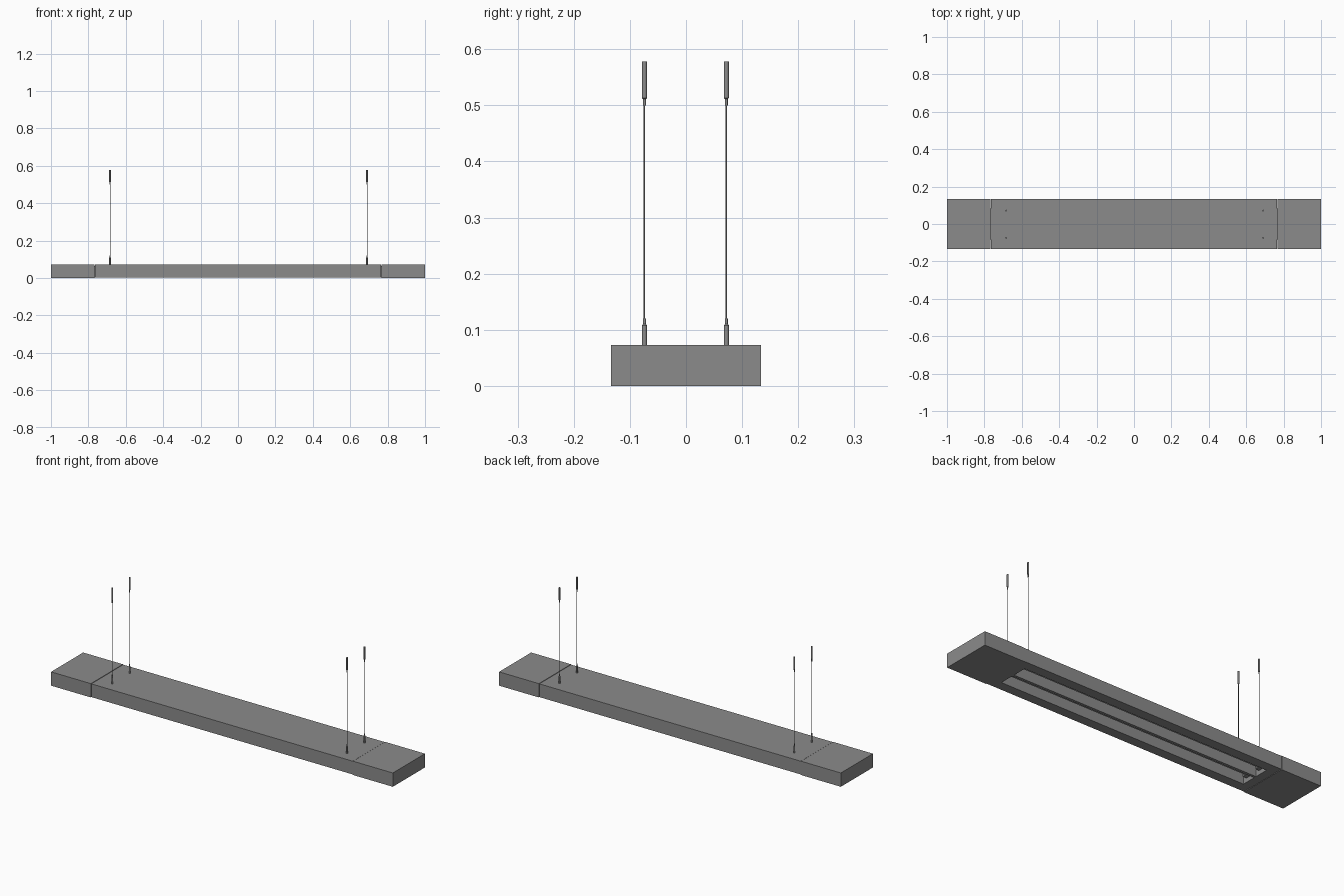
import bpy
import bmesh
from math import radians, cos, sin, tau
from mathutils import Matrix, Vector

if "Cube" in bpy.data.objects:
    bpy.data.objects.remove(bpy.data.objects["Cube"], do_unlink=True)


def make_material(name, level):
    mat = bpy.data.materials.new(name)
    mat.use_nodes = True
    color = (level, level, level, 1)
    mat.diffuse_color = color
    mat.node_tree.nodes["Principled BSDF"].inputs["Base Color"].default_value = color
    return mat


GREY = make_material("mid_grey", 0.26)
WHITE = make_material("lamp_white", 0.75)


def finish(name, bm, mat, smooth=False):
    bmesh.ops.recalc_face_normals(bm, faces=bm.faces)
    mesh = bpy.data.meshes.new(name)
    bm.to_mesh(mesh)
    bm.free()
    mesh.materials.append(mat)
    obj = bpy.data.objects.new(name, mesh)
    bpy.context.collection.objects.link(obj)
    if smooth:
        bpy.ops.object.select_all(action="DESELECT")
        obj.select_set(True)
        bpy.context.view_layer.objects.active = obj
        bpy.ops.object.shade_smooth_by_angle(angle=radians(40))
    return obj


def box(name, low, high, mat=GREY):
    low, high = Vector(low), Vector(high)
    bm = bmesh.new()
    place = Matrix.Translation((low + high) / 2) @ Matrix.Diagonal((*(high - low), 1))
    bmesh.ops.create_cube(bm, size=1, matrix=place)
    return finish(name, bm, mat)


def extrude_x(name, profile, half_length, mat):
    bm = bmesh.new()
    face = bm.faces.new([bm.verts.new((-half_length, y, z)) for y, z in profile])
    side = bmesh.ops.extrude_face_region(bm, geom=[face])
    verts = [v for v in side["geom"] if isinstance(v, bmesh.types.BMVert)]
    bmesh.ops.translate(bm, verts=verts, vec=(2 * half_length, 0, 0))
    return finish(name, bm, mat)


def lathe(name, profile, x, y, mat, sides=16):
    bm = bmesh.new()
    rings = [[bm.verts.new((x + r * cos(tau * i / sides), y + r * sin(tau * i / sides), z))
              for i in range(sides)] for r, z in profile]
    for a, b in zip(rings, rings[1:]):
        for i in range(sides):
            j = (i + 1) % sides
            bm.faces.new((a[i], a[j], b[j], b[i]))
    bm.faces.new(rings[0])
    bm.faces.new(rings[-1])
    return finish(name, bm, mat, smooth=True)


WIDTH, TOP, BASE = 0.134, 0.073, 0.002   # half width, top and underside heights
JOINT, OPEN = 0.765, 0.72                # end cap joint and lamp opening along x
RAIL, SPINE, CEILING = 0.082, 0.007, 0.064

# Centre housing: two lamp troughs open underneath
half = [(SPINE, BASE), (SPINE, CEILING), (RAIL, CEILING), (RAIL, BASE),
        (WIDTH - 0.001, BASE), (WIDTH - 0.001, TOP - 0.001)]
extrude_x("centre_housing", half + [(-y, z) for y, z in reversed(half)], JOINT, GREY)

for side, label in ((1, "left"), (-1, "right")):
    # Solid end caps, a hair larger than the housing
    ends = sorted((side * (JOINT + 0.002), side * 1.0))
    box(label + "_end_cap", (ends[0], -WIDTH, 0), (ends[1], WIDTH, TOP))
    ends = sorted((side * OPEN, side * (JOINT + 0.002)))
    box(label + "_opening_frame", (ends[0], -RAIL, BASE), (ends[1], RAIL, CEILING))

for row, place in ((-1, "front"), (1, "back")):
    y = row * (RAIL + SPINE) / 2

    # Lamp tube
    bm = bmesh.new()
    bmesh.ops.create_cone(bm, cap_ends=True, segments=16, radius1=0.013, radius2=0.013,
                          depth=2 * OPEN - 0.04,
                          matrix=Matrix.Translation((0, y, 0.042)) @ Matrix.Rotation(radians(90), 4, "Y"))
    finish(place + "_lamp_tube", bm, WHITE, smooth=True)

    for side, label in ((1, "left"), (-1, "right")):
        # Lamp holder
        ends = sorted((side * (OPEN - 0.022), side * OPEN))
        box(f"{place}_{label}_lamp_holder", (ends[0], y - 0.016, 0.024),
            (ends[1], y + 0.016, CEILING))

        # Hanging cable with its lower and upper fittings
        x = side * 0.687 + 0.003
        cy = row * 0.073 - 0.001
        name = f"{place}_{label}"
        lathe(name + "_lower_fitting", [(0.0045, TOP - 0.002), (0.0045, 0.108),
              (0.0025, 0.110), (0.0025, 0.12)], x, cy, GREY)
        lathe(name + "_cable", [(0.0013, 0.115), (0.0013, 0.505)], x, cy, GREY, sides=8)
        lathe(name + "_upper_fitting", [(0.0025, 0.50), (0.0025, 0.511),
              (0.0045, 0.513), (0.0045, 0.578)], x, cy, GREY)
